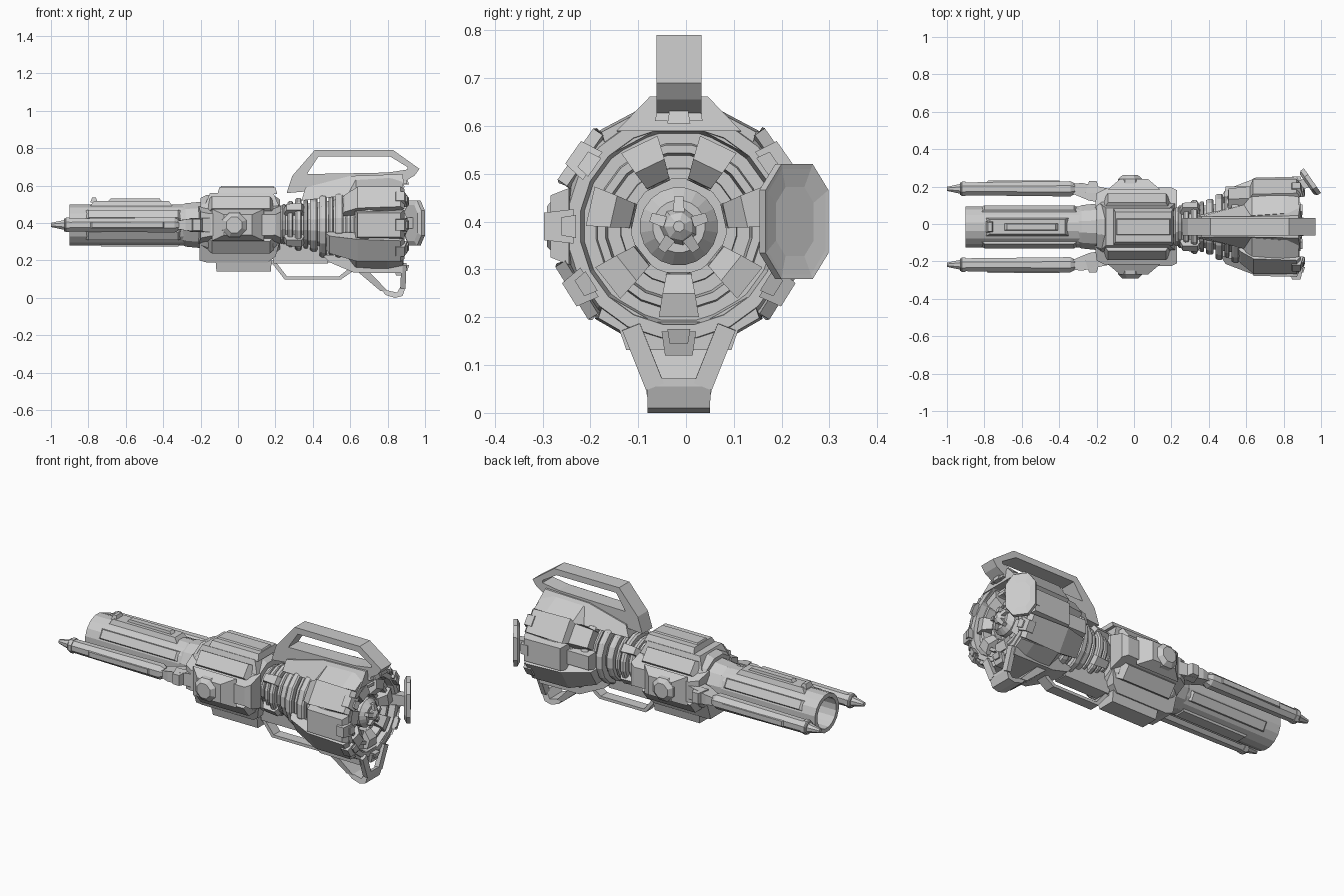
import bpy, bmesh
from math import sin, cos, pi, radians
from mathutils import Vector

CY, CZ = -0.015, 0.39      # main axis runs along x through this point


def finish(name, bm):
    bmesh.ops.remove_doubles(bm, verts=bm.verts, dist=1e-5)
    bmesh.ops.recalc_face_normals(bm, faces=bm.faces)
    me = bpy.data.meshes.new(name)
    bm.to_mesh(me)
    bm.free()
    ob = bpy.data.objects.new(name, me)
    bpy.context.collection.objects.link(ob)
    return ob


def lathe(name, prof, n=16, cy=CY, cz=CZ):
    """Closed (x, radius) profile revolved round an axis parallel to x."""
    bm = bmesh.new()
    rings = []
    for i in range(n):
        a = 2 * pi * (i + .5) / n
        rings.append([bm.verts.new((x, cy + r * cos(a), cz + r * sin(a))) for x, r in prof])
    m = len(prof)
    for i in range(n):
        p, q = rings[i], rings[(i + 1) % n]
        for j in range(m):
            k = (j + 1) % m
            if prof[j][1] + prof[k][1] > 1e-4:
                bm.faces.new((p[j], p[k], q[k], q[j]))
    return finish(name, bm)


def place(x, r, t, ang):
    a = radians(ang)
    return (x, CY + r * cos(a) - t * sin(a), CZ + r * sin(a) + t * cos(a))


def fin(name, ang, pts):
    """Block standing on the axis at an angle: points are (x, radius, half width)."""
    bm = bmesh.new()
    l, r = [[bm.verts.new(place(x, d, s * w, ang)) for x, d, w in pts] for s in (-1, 1)]
    bm.faces.new(l)
    bm.faces.new(r)
    for i in range(len(pts)):
        j = (i + 1) % len(pts)
        bm.faces.new((l[i], l[j], r[j], r[i]))
    return finish(name, bm)


def slab(name, ang, x0, x1, r0, r1, w, ch=.02, wt=None):
    """Chamfered armour slab."""
    wt = w * .8 if wt is None else wt
    return fin(name, ang, [(x0, r0, w), (x0 + ch, r1, wt), (x1 - ch, r1, wt), (x1, r0, w)])


def frame(name, ang, outer, inner, w):
    """Closed frame from matching outer and inner (x, radius) loops."""
    bm = bmesh.new()
    v = [[bm.verts.new(place(x, r, s * w, ang)) for x, r in lp] for lp in (outer, inner) for s in (-1, 1)]
    n = len(outer)
    for a, b in ((0, 1), (2, 3), (0, 2), (1, 3)):
        for i in range(n):
            j = (i + 1) % n
            bm.faces.new((v[a][i], v[a][j], v[b][j], v[b][i]))
    return finish(name, bm)


def beam(name, p, q, wx, wy):
    """Four-sided strut between two points."""
    p, q = Vector(p), Vector(q)
    d = (q - p).normalized()
    u = d.cross(Vector((0, 0, 1) if abs(d.z) < .8 else (0, 1, 0))).normalized() * wx
    v = d.cross(u).normalized() * wy
    bm = bmesh.new()
    for c in (p, q):
        for s, t in ((1, 1), (1, -1), (-1, -1), (-1, 1)):
            bm.verts.new(c + s * u + t * v)
    bmesh.ops.convex_hull(bm, input=bm.verts[:])
    bmesh.ops.dissolve_limit(bm, angle_limit=.01, verts=bm.verts[:], edges=bm.edges[:])
    return finish(name, bm)


# Barrel tube, collar and long plates
lathe("barrel", [(-.9, .112), (-.2, .112), (-.2, .06), (-.55, .06), (-.55, .088), (-.9, .088)])
lathe("barrel_collar", [(-.3, .11), (-.28, .12), (-.18, .13), (-.18, .1), (-.3, .1)], 12)
for a in (30, 150, 210, 330):
    slab("barrel_plate", a, -.82, -.3, .10, .119, .03)
slab("barrel_rail", 90, -.79, -.35, .10, .128, .048)
slab("barrel_rail_cap", 90, -.7, -.4, .12, .142, .02)
slab("rail_sight", 90, -.79, -.75, .12, .146, .03, .01)
slab("barrel_keel", 270, -.75, -.3, .09, .116, .04)

# Side rods with pointed tips and their arms
for s, ang in ((1, 0), (-1, 180)):
    cy = CY + .203 * s
    lathe("side_rod", [(-1, 0), (-1, .012), (-.93, .028), (-.93, .037), (-.6, .041), (-.34, .044),
                       (-.315, .03), (-.315, 0)], 8, cy)
    lathe("rod_band", [(-.93, .03), (-.92, .042), (-.9, .042), (-.9, .03)], 8, cy)
    slab("rod_plate", ang, -.8, -.38, .225, .248, .018)
    fin("rod_arm", ang, [(-.36, .19, .02), (-.33, .228, .02), (-.28, .235, .03), (-.12, .2, .04),
                         (-.12, .12, .04), (-.24, .14, .035)])
    slab("arm_joint", ang, -.26, -.18, .18, .245, .038)

# Middle body
lathe("body_core", [(-.2, .1), (-.2, .15), (-.17, .165), (.19, .165), (.225, .14), (.225, .1)], 12)
slab("body_top_block", 90, -.18, .22, .1, .17, .125, .03)
slab("body_top_plate", 90, -.11, .21, .165, .2, .1, .01)
slab("body_top_spine", 90, -.1, .2, .19, .208, .05, .01)
fin("body_lower_block", 270, [(-.205, .1, .11), (-.205, .19, .08), (-.17, .2, .07), (.16, .2, .07),
                              (.2, .17, .09), (.22, .1, .11)])
slab("body_bottom_plate", 270, -.12, .18, .19, .25, .065, .005)
for ang in (0, 180):
    fin("body_cheek", ang, [(-.21, .1, .1), (-.2, .18, .07), (-.15, .205, .06), (.2, .21, .055),
                            (.23, .195, .07), (.23, .1, .1)])
    slab("cheek_bulge", ang, -.14, .14, .2, .255, .085, .065, .055)
    lathe_y = [(-.02 + .07 * cos(pi * i / 4 + pi / 8), .07 * sin(pi * i / 4 + pi / 8)) for i in range(8)]
    bm = bmesh.new()
    for r, k in ((.2, 1.1), (.255, 1), (.276, .65)):
        for x, t in lathe_y:
            bm.verts.new(place(-.02 + (x + .02) * k, r, t * k, ang))
    bmesh.ops.convex_hull(bm, input=bm.verts[:])
    finish("cheek_knob", bm)
    for t in (38, -38):
        slab("body_corner_plate", ang + t, -.17, .2, .14, .195, .05, .03)

# Neck core with stacked rings
lathe("neck_core", [(.2, 0), (.2, .105), (.4, .12), (.64, .16), (.64, 0)], 12)
for x, r, w in [(.235, .115, .02), (.265, .13, .03), (.305, .147, .035), (.35, .138, .025),
                (.385, .152, .04), (.435, .18, .04), (.485, .17, .025), (.52, .196, .045),
                (.575, .185, .03), (.61, .205, .03)]:
    lathe("neck_ring", [(x, r - .045), (x, r - .008), (x + w * .3, r), (x + w * .8, r), (x + w, r - .008),
                        (x + w, r - .045)], 16)
for a in (40, 140, 220, 320):
    fin("neck_clamp", a, [(.24, .1, .02), (.26, .15, .02), (.34, .155, .025), (.36, .11, .025)])

# Rear housing, open at the back with stepped rings and hub
lathe("rear_housing", [(.6, 0), (.6, .18), (.64, .222), (.7, .238), (.86, .243), (.885, .235), (.885, .208),
                       (.85, .2), (.85, .175), (.865, .172), (.865, .155), (.82, .15), (.82, .12),
                       (.78, .115), (.78, .082), (.85, .082), (.88, .055), (.88, 0)], 20)
lathe("rear_inner_ring", [(.8, .1), (.84, .1), (.84, .122), (.8, .125)], 20)
lathe("hub_core", [(.87, 0), (.87, .045), (.9, .03), (.912, .012), (.912, 0)], 7)
for i in range(7):
    a = 270 + i * 360 / 7
    fin("rear_claw", a, [(.8, .095, .026), (.85, .1, .026), (.885, .14, .034), (.875, .19, .042),
                         (.82, .19, .042)])
for i in range(5):
    slab("hub_tooth", 90 + 72 * i, .86, .905, .03, .062, .012, .01)

# Armour panels and rim blocks round the housing
fin("shoulder_panel", 35, [(.5, .15, .05), (.505, .215, .05), (.62, .225, .055), (.635, .262, .07),
                           (.87, .265, .065), (.89, .24, .065), (.62, .18, .07)])
for a in (145, 212, 328):
    x0 = .54 if a == 145 else .46
    fin("shoulder_panel", a, [(x0, .15, .05), (x0 + .03, .2, .055), (.64, .258, .07), (.87, .264, .065),
                              (.89, .24, .065), (.62, .19, .07)])
for a in (0, 180):
    fin("side_panel", a, [(.62, .18, .08), (.64, .262, .065), (.87, .268, .065), (.89, .23, .08)])
slab("side_step", 0, .48, .65, .16, .215, .05, .01)
for a in (62, 118, 240, 300):
    fin("filler_panel", a, [(.54, .15, .03), (.63, .24, .06), (.8, .255, .055), (.88, .25, .05), (.88, .2, .06)])
for a in (0, 35, 90, 145, 180, 212, 270, 328):
    slab("rim_block", a, .83, .905, .22, .282 if a == 180 else .27, .05 if a == 90 else .036, .015)
    slab("rim_block_cap", a, .87, .915, .215, .245, .024, .01)

# Top carrying handle on its saddle
frame("top_handle", 90,
      [(.26, .17), (.29, .262), (.41, .4), (.83, .4), (.97, .3), (.945, .265), (.88, .225), (.6, .2)],
      [(.37, .272), (.38, .29), (.43, .365), (.815, .365), (.905, .31), (.905, .296), (.8, .28), (.6, .276)], .047)
fin("handle_saddle", 90, [(.34, .13, .06), (.36, .2, .055), (.6, .262, .055), (.88, .272, .06),
                          (.89, .2, .13), (.6, .16, .12)])

# Lower guard bar
frame("lower_guard", 270, [(.16, .19), (.19, .215), (.25, .292), (.55, .292), (.61, .25), (.61, .19)],
      [(.2, .2), (.215, .215), (.262, .275), (.54, .275), (.585, .24), (.585, .2)], .03)
slab("guard_root", 270, .17, .5, .1, .205, .05)

# Rear foot: belly panel, sole, front strut and two splayed legs
fin("belly_panel", 270, [(.45, .16, .06), (.49, .2, .07), (.62, .255, .11), (.88, .258, .11), (.88, .2, .13),
                         (.6, .16, .1)])
fin("foot_sole", 270, [(.76, .34, .067), (.79, .375, .065), (.84, .39, .065), (.88, .38, .065),
                       (.895, .335, .067), (.895, .318, .055), (.875, .32, .055), (.85, .362, .06), (.8, .35, .06)])
fin("foot_front_strut", 270, [(.64, .25, .085), (.76, .352, .067), (.8, .352, .067), (.7, .25, .085)])
for s in (1, -1):
    beam("foot_leg", (.882, CY + s * .05, .055), (.887, CY + s * .1, .18), .014, .02)

# Tilted eight-sided dish beside the rear opening
n, t, c = Vector((.82, .57, 0)), Vector((.57, -.82, 0)), Vector((.939, .222, .4))
bm = bmesh.new()
loops = []
for k, d in ((.8, -.018), (1, -.005), (1, .018), (.92, .016), (.6, .01)):
    loops.append([bm.verts.new(c + n * d + t * (u * .08 * k) + Vector((0, 0, v * .12 * k)))
                  for u, v in ((1, .55), (.5, 1), (-.5, 1), (-1, .55), (-1, -.55), (-.5, -1), (.5, -1), (1, -.55))])
for p, q in zip(loops, loops[1:]):
    for i in range(8):
        j = (i + 1) % 8
        bm.faces.new((p[i], p[j], q[j], q[i]))
bm.faces.new(loops[0])
bm.faces.new(loops[-1])
finish("side_dish", bm)
beam("dish_stem", (.82, .19, .4), (.93, .22, .4), .025, .03)
